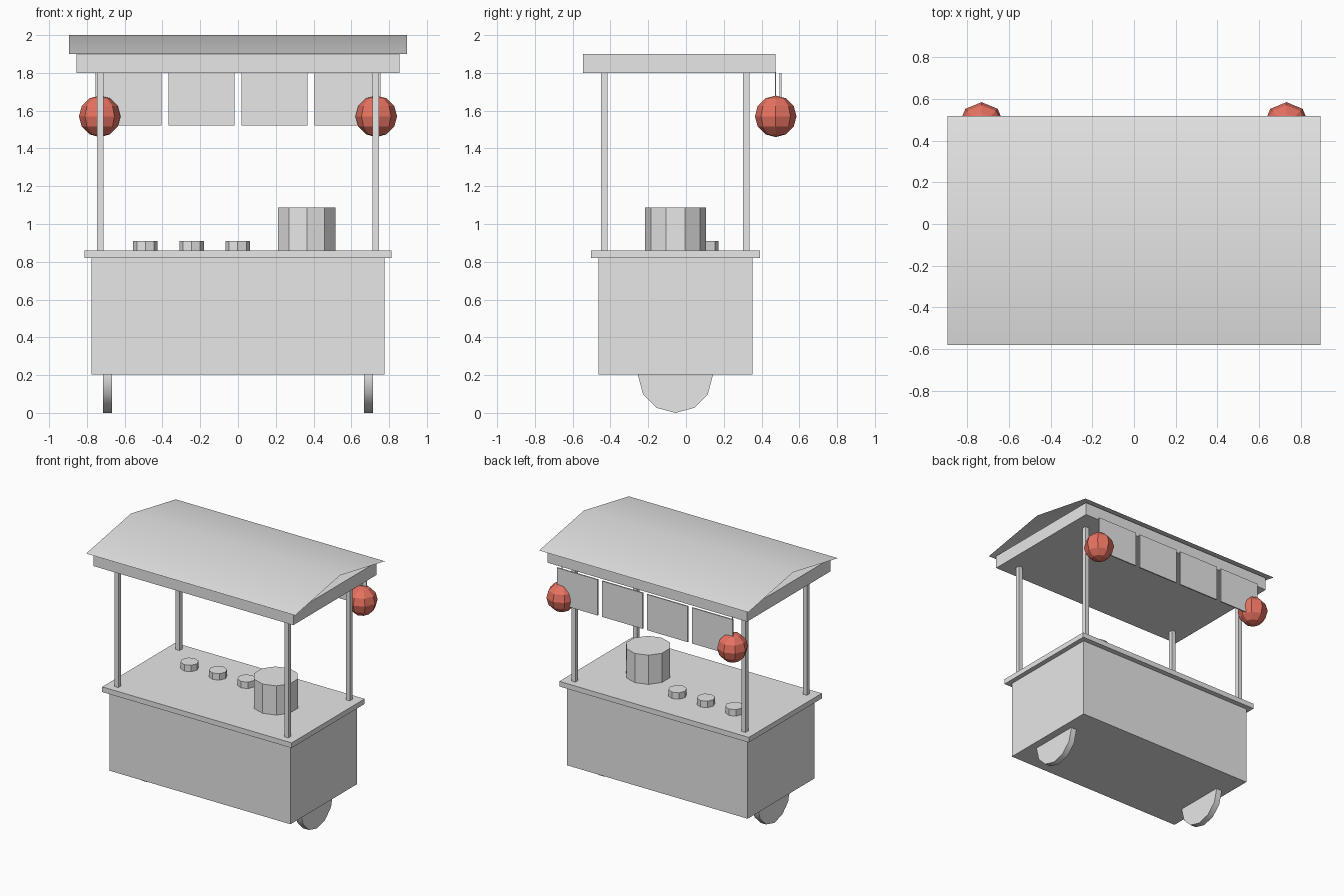
import bpy, bmesh, math
from mathutils import Matrix

cube = bpy.data.objects.get("Cube")
if cube:
    bpy.data.objects.remove(cube, do_unlink=True)


def make_material(name, color):
    mat = bpy.data.materials.new(name)
    mat.use_nodes = True
    mat.diffuse_color = color
    mat.node_tree.nodes["Principled BSDF"].inputs["Base Color"].default_value = color
    return mat


grey = make_material("light grey", (0.8, 0.8, 0.8, 1))
red = make_material("lantern red", (0.8, 0.17, 0.12, 1))


def add_object(name, bm, mat, smooth=False):
    mesh = bpy.data.meshes.new(name)
    bm.to_mesh(mesh)
    bm.free()
    for poly in mesh.polygons:
        poly.use_smooth = smooth
    mesh.materials.append(mat)
    obj = bpy.data.objects.new(name, mesh)
    bpy.context.collection.objects.link(obj)
    return obj


def box(name, center, size, mat=grey):
    bm = bmesh.new()
    matrix = Matrix.Translation(center) @ Matrix.Diagonal((*size, 1))
    bmesh.ops.create_cube(bm, size=1, matrix=matrix)
    return add_object(name, bm, mat)


def cylinder(name, center, radius, depth, sides, axis="Z"):
    bm = bmesh.new()
    matrix = Matrix.Translation(center)
    if axis == "X":
        matrix = matrix @ Matrix.Rotation(math.pi / 2, 4, "Y")
    bmesh.ops.create_cone(bm, cap_ends=True, segments=sides, radius1=radius,
                          radius2=radius, depth=depth, matrix=matrix)
    return add_object(name, bm, grey)


MID_Y = -0.056
HANG_Y = 0.475

# Cart body and counter
box("cabinet", (0, MID_Y, 0.512), (1.55, 0.815, 0.615))
box("counter", (0, MID_Y, 0.84), (1.624, 0.894, 0.04))

# Wheels, corner posts and hanging lanterns on both sides
for side, label in ((-1, "right"), (1, "left")):
    wheel = cylinder(f"{label}_wheel", (side * 0.692, MID_Y, 0.198), 0.198, 0.048, 12, "X")
    for poly in wheel.data.polygons:
        poly.use_smooth = len(poly.vertices) == 4
    wheel.data.set_sharp_from_angle(angle=math.radians(40))

    for y, end in ((-0.432, "front"), (0.32, "back")):
        box(f"{end}_{label}_post", (side * 0.729, y, 1.33), (0.034, 0.034, 0.94))

    bm = bmesh.new()
    bmesh.ops.create_uvsphere(bm, u_segments=8, v_segments=6, radius=0.11,
                              matrix=Matrix.Translation((side * 0.732, HANG_Y, 1.57)))
    add_object(f"{label}_lantern", bm, red)
    box(f"{label}_lantern_string", (side * 0.732, HANG_Y, 1.74), (0.005, 0.005, 0.13))

# Canopy frame with a thin, softly shaded ridge roof above it
box("canopy_frame", (0, -0.035, 1.85), (1.712, 1.02, 0.1))
bm = bmesh.new()
rows = [[bm.verts.new((x, y, z)) for x in (-0.896, 0.896)]
        for y, z in ((-0.58, 1.9), (-0.031, 2.0), (0.518, 1.9))]
for low, high in zip(rows, rows[1:]):
    bm.faces.new((low[0], low[1], high[1], high[0]))
add_object("roof", bm, grey, smooth=True)

# Row of cloth panels along the back
for i in range(4):
    box(f"cloth_panel_{i + 1}", ((i - 1.5) * 0.386, 0.5, 1.661), (0.35, 0.01, 0.277))

# Cooking pot and bowls on the counter
cylinder("pot", (0.364, MID_Y, 0.973), 0.161, 0.227, 10)
for i in range(3):
    cylinder(f"bowl_{i + 1}", (-0.49 + i * 0.244, 0.107, 0.885), 0.065, 0.05, 8)
